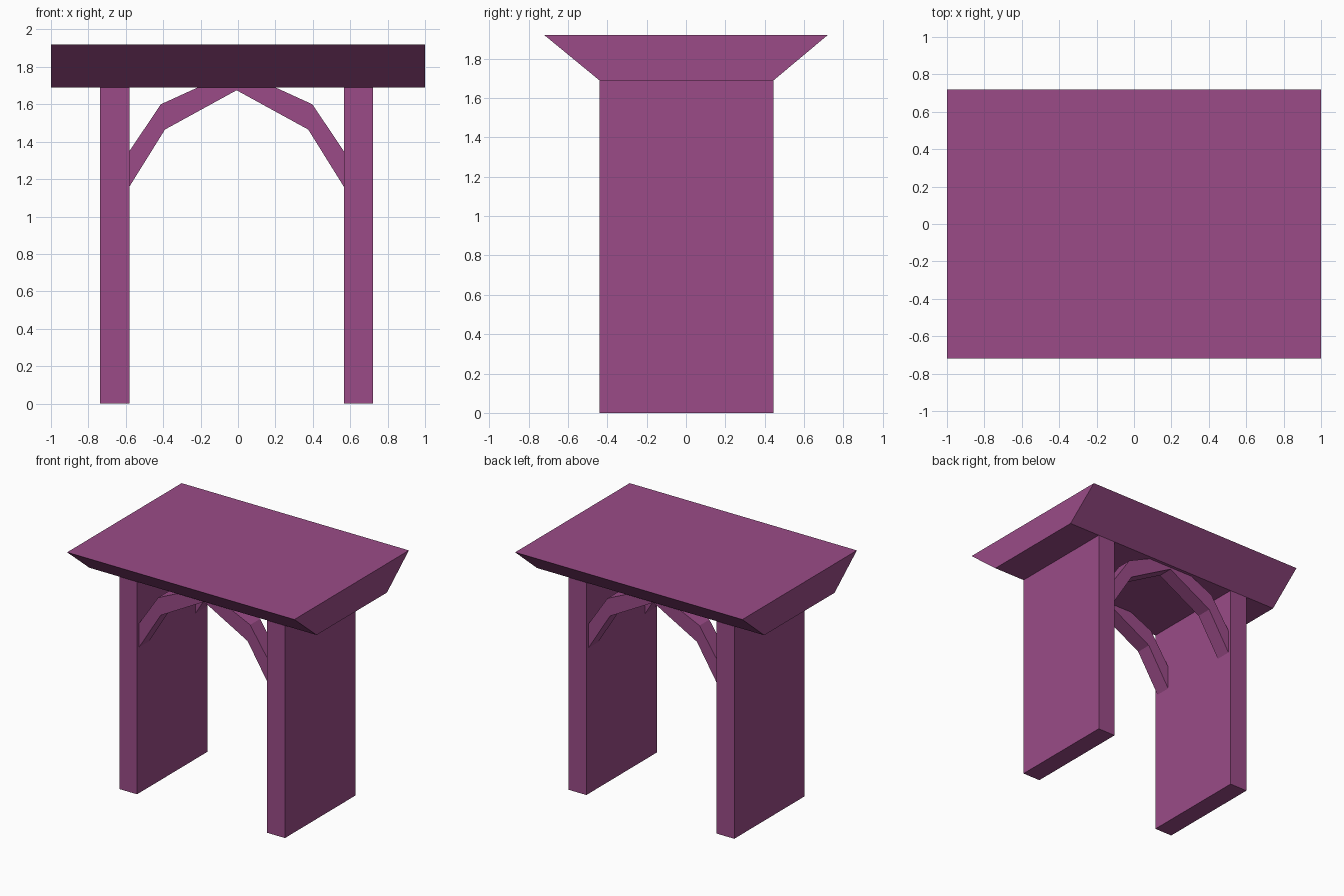
import bpy
from mathutils import Vector

cube = bpy.data.objects.get("Cube")
if cube:
    bpy.data.objects.remove(cube, do_unlink=True)

# Single flat colour
plum = bpy.data.materials.new("plum")
plum.use_nodes = True
plum_colour = (0.325, 0.071, 0.245, 1.0)
plum.diffuse_color = plum_colour
plum.node_tree.nodes["Principled BSDF"].inputs["Base Color"].default_value = plum_colour


def prism(name, profile, axis, start, end):
    """Extrude a closed profile along x (profile is y,z) or y (profile is x,z)."""
    def place(p, d):
        return Vector((d, p[0], p[1])) if axis == "x" else Vector((p[0], d, p[1]))

    n = len(profile)
    verts = [place(p, d) for d in (start, end) for p in profile]
    faces = [tuple(range(n)), tuple(reversed(range(n, 2 * n)))]
    faces += [(i, i + n, (i + 1) % n + n, (i + 1) % n) for i in range(n)]
    mesh = bpy.data.meshes.new(name)
    mesh.from_pydata(verts, [], faces)
    # Make the faces point outwards
    centre_face = mesh.polygons[0]
    outward = Vector((-1, 0, 0)) if axis == "x" else Vector((0, -1, 0))
    if centre_face.normal.dot(outward) < 0:
        mesh.flip_normals()
    mesh.materials.append(plum)
    obj = bpy.data.objects.new(name, mesh)
    bpy.context.collection.objects.link(obj)
    return obj


MID = -0.0075          # the supports sit slightly off centre
INNER, OUTER = 0.573, 0.729
FRONT, BACK = -0.44, 0.445
EAVES, TOP = 1.69, 1.92

# Roof slab, flaring outwards to the front and back
prism("roof", [(FRONT, EAVES), (BACK, EAVES), (0.72, TOP), (-0.72, TOP)], "x", -1, 1)

# Two wide wall supports
for side, label in ((-1, "right"), (1, "left")):
    xs = sorted((MID + side * INNER, MID + side * OUTER))
    prism(label + "_wall",
          [(xs[0], 0), (xs[1], 0), (xs[1], EAVES), (xs[0], EAVES)], "y", FRONT, BACK)

# Angular arch braces, front and back; the crown runs up into the roof
lower = [(INNER, 1.16), (0.383, 1.465), (0, 1.675)]
upper = [(0, 1.785), (0.405, 1.6), (INNER, 1.35)]
half = lower + upper
for label, y0, y1 in (("front", -0.415, -0.29), ("back", 0.295, 0.42)):
    for side, side_name in ((-1, "right"), (1, "left")):
        prism(label + "_" + side_name + "_brace",
              [(MID + side * x, z) for x, z in half], "y", y0, y1)
